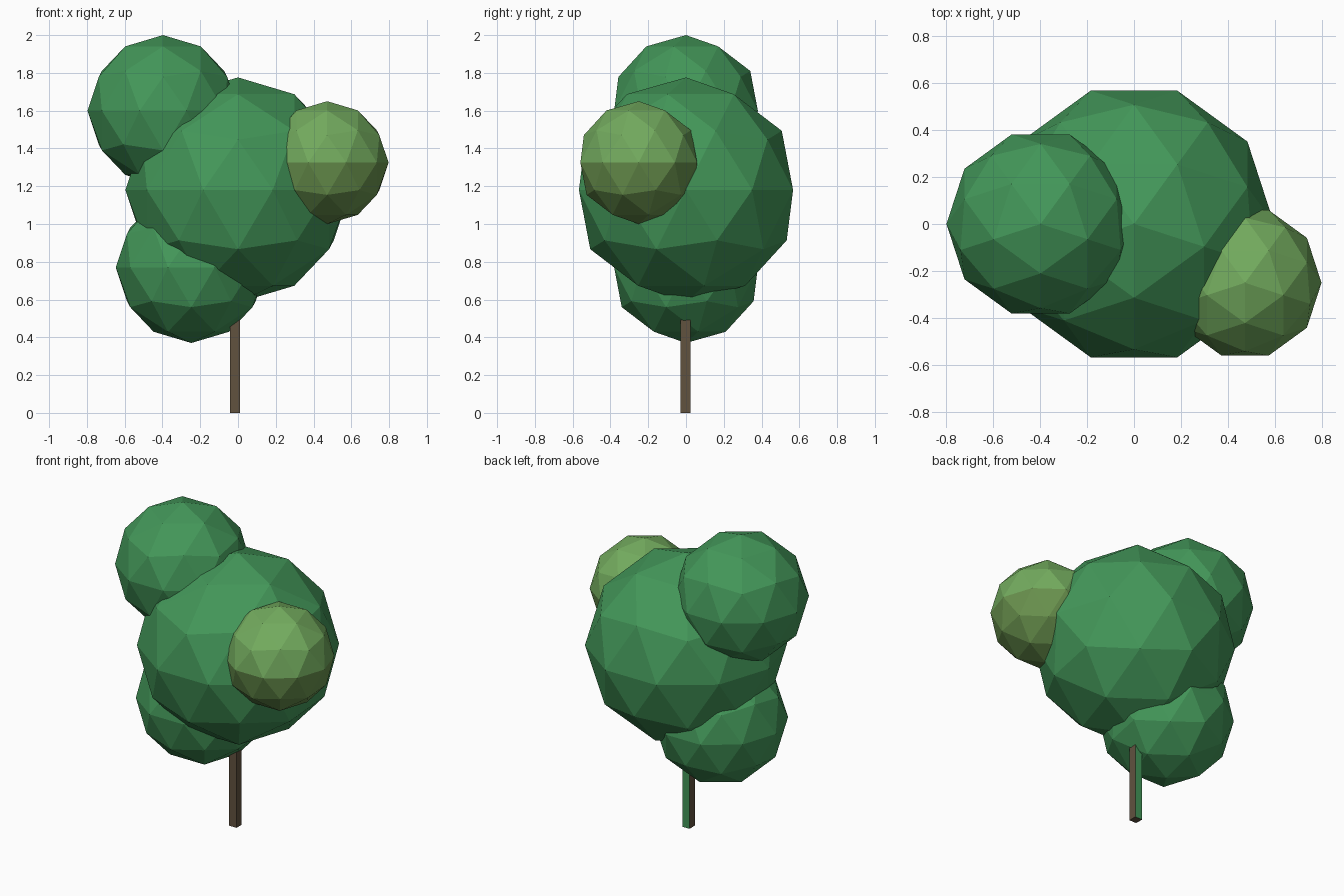
import bpy, math
from mathutils import Matrix

if "Cube" in bpy.data.objects:
    bpy.data.objects.remove(bpy.data.objects["Cube"])


def material(name, r, g, b):
    """Flat colour given as 0-255 sRGB, stored linear."""
    lin = [((c / 255 + 0.055) / 1.055) ** 2.4 for c in (r, g, b)]
    m = bpy.data.materials.new(name)
    m.diffuse_color = (*lin, 1)
    m.use_nodes = True
    m.node_tree.nodes["Principled BSDF"].inputs["Base Color"].default_value = m.diffuse_color
    return m


leaf = material("leaf_green", 67, 151, 89)
light_leaf = material("light_leaf_green", 115, 171, 94)
olive = material("olive_leaf", 106, 147, 78)
bark = material("bark_brown", 97, 82, 63)


def foliage(name, centre, radius, *mats):
    bpy.ops.mesh.primitive_ico_sphere_add(subdivisions=2, radius=radius, location=centre)
    ob = bpy.context.object
    ob.name = name
    ob.data.transform(Matrix.Rotation(-math.pi / 2, 4, 'Z'))
    for m in mats:
        ob.data.materials.append(m)
    return ob


# Leafy clumps
foliage("main_crown", (0, 0, 1.18), 0.596, leaf)
foliage("upper_clump", (-0.397, 0, 1.6), 0.4, leaf)
foliage("lower_clump", (-0.247, 0, 0.77), 0.4, leaf)
small = foliage("light_clump", (0.472, -0.25, 1.325), 0.325, light_leaf, olive)

# Underside of the light clump is a little more olive
for p in small.data.polygons:
    p.material_index = int(p.normal.z < 0)

# Square trunk, with its back face in leaf green
bpy.ops.mesh.primitive_cube_add(size=1, location=(-0.016, -0.003, 0.35))
trunk = bpy.context.object
trunk.name = "trunk"
trunk.data.transform(Matrix.Diagonal((0.052, 0.054, 0.7, 1)))
trunk.data.materials.append(bark)
trunk.data.materials.append(leaf)
for p in trunk.data.polygons:
    p.material_index = int(p.normal.y > 0.9)
